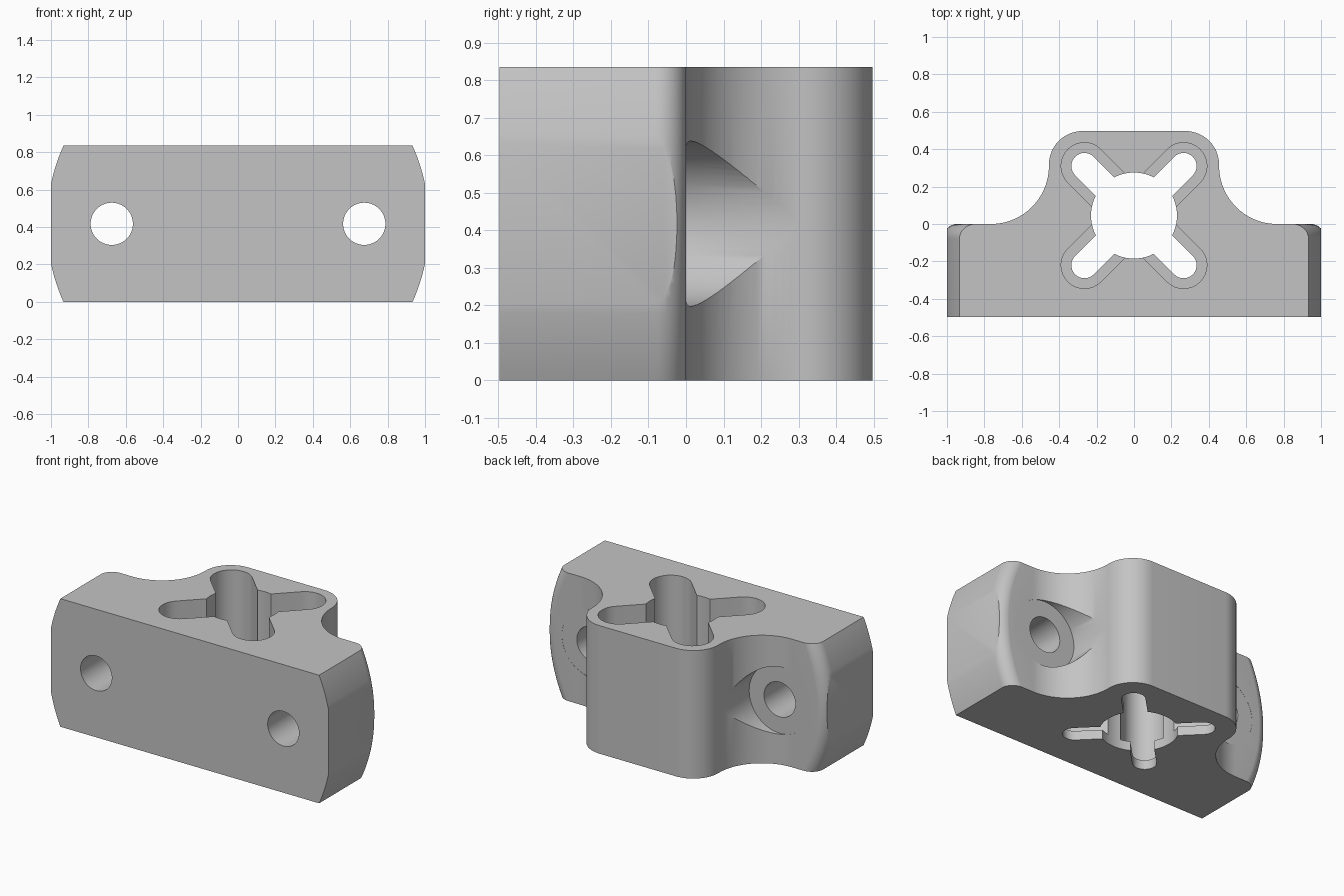
import bpy, bmesh, math
from mathutils import Matrix

cube = bpy.data.objects.get("Cube")
if cube:
    bpy.data.objects.remove(cube, do_unlink=True)

HEIGHT = 0.835
MID = HEIGHT / 2
DEPTH = 0.497
SOCKET_Y = 0.045
SIDES = (-1, 1)


def arc(cx, cy, r, start, end, steps):
    """Points along a circular arc, angles in degrees."""
    out = []
    for i in range(steps + 1):
        a = math.radians(start + (end - start) * i / steps)
        out.append((cx + r * math.cos(a), cy + r * math.sin(a)))
    return out


def finish(name, bm):
    bmesh.ops.recalc_face_normals(bm, faces=bm.faces)
    mesh = bpy.data.meshes.new(name)
    bm.to_mesh(mesh)
    bm.free()
    ob = bpy.data.objects.new(name, mesh)
    bpy.context.collection.objects.link(ob)
    return ob


def prism(name, outline, low, high):
    """Extrude an xy outline along z."""
    bm = bmesh.new()
    face = bm.faces.new([bm.verts.new((x, y, low)) for x, y in outline])
    ext = bmesh.ops.extrude_face_region(bm, geom=[face])
    verts = [v for v in ext["geom"] if isinstance(v, bmesh.types.BMVert)]
    bmesh.ops.translate(bm, verts=verts, vec=(0, 0, high - low))
    return finish(name, bm)


def rod_y(name, x, r, low, high):
    """Cylinder along y at mid height."""
    ob = prism(name, arc(0, 0, r, 0, 360, 64)[:-1], low, high)
    ob.data.transform(Matrix.Translation((x, 0, MID)) @ Matrix.Rotation(-math.pi / 2, 4, 'X'))
    return ob


def boolean(target, cutter, operation='DIFFERENCE'):
    cutter.hide_render = True
    mod = target.modifiers.new("cut", 'BOOLEAN')
    mod.operation = operation
    mod.solver = 'EXACT'
    mod.object = cutter
    bpy.ops.object.select_all(action='DESELECT')
    bpy.context.view_layer.objects.active = target
    target.select_set(True)
    bpy.ops.object.modifier_apply(modifier=mod.name)
    bpy.data.objects.remove(cutter, do_unlink=True)


# Body: wide flange with a rounded boss flowing into it
half = [(1, -DEPTH), (1, 0)]
half += arc(0.765, 0.31, 0.31, 270, 180, 24)
half += arc(0.275, DEPTH - 0.18, 0.18, 0, 90, 16)
body = prism("mount_block", half + [(-x, y) for x, y in reversed(half)], 0, HEIGHT)

# Curved flange ends with a rounded rear edge, from one turned profile
ROUND = 0.08
R_END = 1.0225
bm = bmesh.new()
profile = [(0, -1), (R_END, -1)]
profile += arc(R_END - ROUND, 0.0005 - ROUND, ROUND, 0, 90, 12)
profile += [(R_END - ROUND, 1), (0, 1)]
verts = [bm.verts.new((r, y, 0)) for r, y in profile]
edges = [bm.edges.new(pair) for pair in zip(verts, verts[1:])]
bmesh.ops.spin(bm, geom=verts + edges, cent=(0, 0, 0), axis=(0, 1, 0),
               angle=math.tau, steps=160, use_duplicate=False)
bmesh.ops.remove_doubles(bm, verts=bm.verts, dist=1e-5)
bmesh.ops.translate(bm, verts=bm.verts, vec=(0, 0, MID))
boolean(body, finish("end_rounding", bm), 'INTERSECT')

# Screw holes and the head clearance cut into the boss
for side in SIDES:
    boolean(body, rod_y("screw_clearance", side * 0.675, 0.22, -0.001, 1))
    boolean(body, rod_y("screw_hole", side * 0.675, 0.113, -1, 0.5))

# Central socket
boolean(body, prism("socket_bore", arc(0, SOCKET_Y, 0.23, 0, 360, 64)[:-1], -1, 2))

# Diagonal slots: wide from the top, narrow through the thin bottom lip
LIP = 0.06
REACH = 0.265 * math.sqrt(2)
for radius, low in ((0.125, LIP), (0.07, -1)):
    for turn in (45, 135):
        outline = arc(REACH, 0, radius, -90, 90, 16) + arc(-REACH, 0, radius, 90, 270, 16)
        slot = prism("slot", outline, low, 2)
        slot.data.transform(Matrix.Translation((0, SOCKET_Y, 0))
                            @ Matrix.Rotation(math.radians(turn), 4, 'Z'))
        boolean(body, slot)

# Material
grey = bpy.data.materials.new("plain grey")
grey.use_nodes = True
colour = (0.55, 0.55, 0.55, 1)
grey.diffuse_color = colour
grey.node_tree.nodes["Principled BSDF"].inputs["Base Color"].default_value = colour
body.data.materials.clear()
body.data.materials.append(grey)
for poly in body.data.polygons:
    poly.material_index = 0

bpy.context.view_layer.objects.active = body
body.select_set(True)
bpy.ops.object.shade_smooth_by_angle(angle=math.radians(30))
